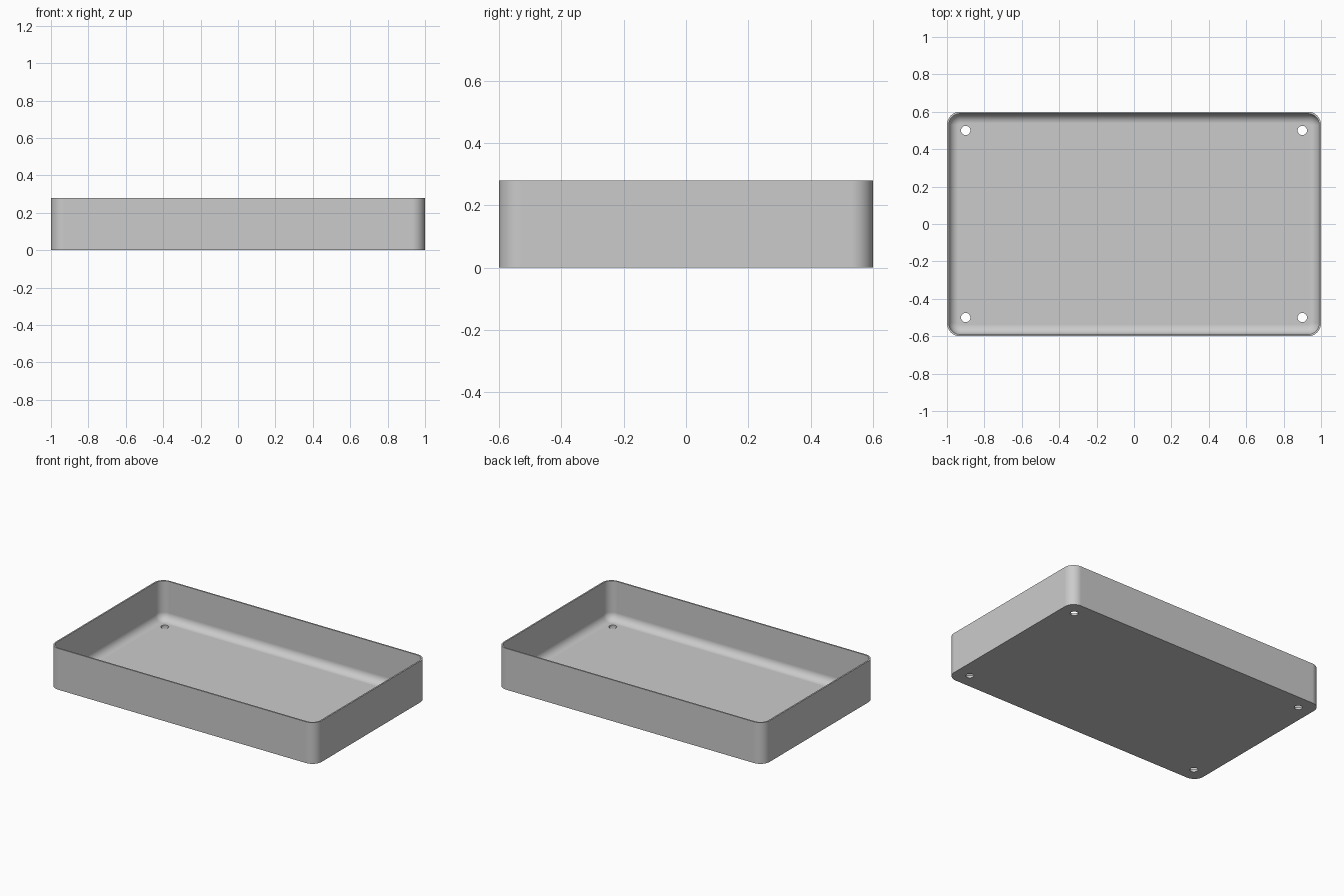
import bpy
import bmesh
from math import cos, sin, pi

if "Cube" in bpy.data.objects:
    bpy.data.objects.remove(bpy.data.objects["Cube"], do_unlink=True)

HALF_X, HALF_Y, HEIGHT = 1.0, 0.6, 0.28
CORNER = 0.07      # outer corner radius in plan
WALL = 0.01
FLOOR = 0.015
FILLET = 0.052     # rounding between floor and walls
STEPS = 10

grey = bpy.data.materials.new("light_grey")
grey.use_nodes = True
grey.diffuse_color = (0.6, 0.6, 0.6, 1)
grey.node_tree.nodes["Principled BSDF"].inputs["Base Color"].default_value = (0.6, 0.6, 0.6, 1)


def ring(bm, inset, z):
    """Rounded rectangle, inset from the outer outline, at height z."""
    radius = CORNER - inset
    verts = []
    for quarter, (sx, sy) in enumerate(((1, 1), (-1, 1), (-1, -1), (1, -1))):
        for i in range(STEPS + 1):
            a = (quarter + i / STEPS) * pi / 2
            verts.append(bm.verts.new((sx * (HALF_X - CORNER) + radius * cos(a),
                                       sy * (HALF_Y - CORNER) + radius * sin(a), z)))
    return verts


# Tray shell: outside wall, rim, inside wall, fillet and floor
bm = bmesh.new()
levels = [(0, 0), (0, HEIGHT), (WALL, HEIGHT)]
for i in range(STEPS + 1):
    a = i / STEPS * pi / 2
    levels.append((WALL + FILLET * (1 - cos(a)), FLOOR + FILLET * (1 - sin(a))))
rings = [ring(bm, *level) for level in levels]
for low, high in zip(rings, rings[1:]):
    for i in range(len(low)):
        j = (i + 1) % len(low)
        bm.faces.new((low[i], low[j], high[j], high[i]))
bm.faces.new(rings[0][::-1])
bm.faces.new(rings[-1])
bmesh.ops.recalc_face_normals(bm, faces=bm.faces)
mesh = bpy.data.meshes.new("tray")
bm.to_mesh(mesh)
bm.free()
mesh.materials.append(grey)
tray = bpy.data.objects.new("tray", mesh)
bpy.context.collection.objects.link(tray)

# Four drain holes through the floor
cutters = []
for x in (-0.9, 0.9):
    for y in (-0.5, 0.5):
        bpy.ops.mesh.primitive_cylinder_add(vertices=32, radius=0.025, depth=0.1, location=(x, y, 0))
        cutter = bpy.context.object
        cutter.name = "hole_cutter"
        cutter.hide_render = True
        cutter.data.materials.append(grey)
        cutters.append(cutter)

bpy.ops.object.select_all(action='DESELECT')
tray.select_set(True)
bpy.context.view_layer.objects.active = tray
for cutter in cutters:
    cut = tray.modifiers.new("drain_hole", 'BOOLEAN')
    cut.operation = 'DIFFERENCE'
    cut.solver = 'EXACT'
    cut.object = cutter
    bpy.ops.object.modifier_apply(modifier=cut.name)
    bpy.data.objects.remove(cutter, do_unlink=True)

# Smooth rounded areas, crisp rim and holes
bpy.ops.object.shade_smooth_by_angle(angle=pi / 6)
weighted = tray.modifiers.new("even_shading", 'WEIGHTED_NORMAL')
weighted.keep_sharp = True
